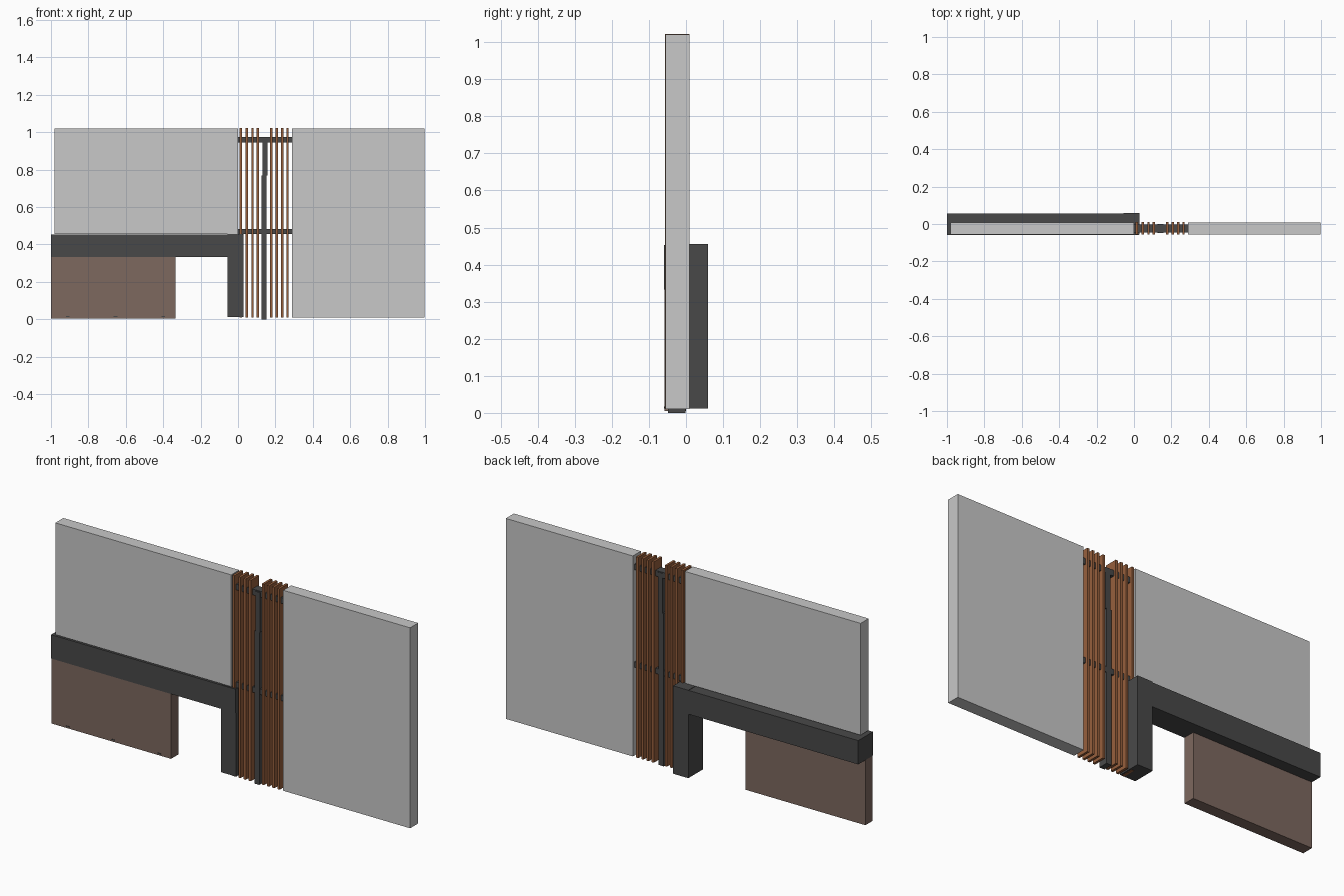
import bpy
import bmesh

if "Cube" in bpy.data.objects:
    bpy.data.objects.remove(bpy.data.objects["Cube"])


def material(name, rgb):
    m = bpy.data.materials.new(name)
    m.diffuse_color = (*rgb, 1)
    m.use_nodes = True
    m.node_tree.nodes["Principled BSDF"].inputs["Base Color"].default_value = m.diffuse_color
    return m


GREY = material("light_grey_panel", (0.58, 0.58, 0.58))
DARK = material("charcoal_metal", (0.066, 0.066, 0.066))
BROWN = material("dull_brown", (0.205, 0.138, 0.114))
COPPER = material("copper_wood", (0.31, 0.115, 0.046))


def box(name, x, y, z, mat):
    """Axis-aligned box from (min, max) ranges."""
    bm = bmesh.new()
    bmesh.ops.create_cube(bm, size=1)
    for v in bm.verts:
        for i, (lo, hi) in enumerate((x, y, z)):
            v.co[i] = hi if v.co[i] > 0 else lo
    mesh = bpy.data.meshes.new(name)
    bm.to_mesh(mesh)
    bm.free()
    mesh.materials.append(mat)
    ob = bpy.data.objects.new(name, mesh)
    bpy.context.collection.objects.link(ob)
    return ob


# Wall panels
PANEL_Y = (-0.055, 0.009)
box("upper_left_panel", (-0.98, 0.0), PANEL_Y, (0.457, 1.02), GREY)
box("right_panel", (0.29, 0.998), PANEL_Y, (0.01, 1.02), GREY)

# Dark beam and the post carrying it
box("beam", (-1.0, 0.028), (-0.06, 0.057), (0.333, 0.453), DARK)
box("beam_post", (-0.055, 0.03), (-0.057, 0.06), (0.012, 0.455), DARK)

# Brown lower panel with small fixings near its bottom edge
box("lower_panel", (-1.0, -0.333), (-0.058, 0.0), (0.005, 0.333), BROWN)
for i, x in enumerate((-0.91, -0.655, -0.40)):
    box(f"panel_fixing_{i + 1}", (x - 0.01, x + 0.01), (-0.0595, -0.057),
        (0.012, 0.017), DARK)

# Slat screen: two groups of four upright slats
for i, x in enumerate((0.015, 0.047, 0.077, 0.105, 0.178, 0.207, 0.236, 0.265)):
    box(f"slat_{i + 1}", (x - 0.006, x + 0.006), (-0.056, 0.010),
        (0.01, 1.022), COPPER)

# Screen frame: central upright and two rails
box("screen_upright_lower", (0.125, 0.153), (-0.049, -0.001), (0.0, 0.77), DARK)
box("screen_upright_upper", (0.132, 0.158), (-0.049, -0.001), (0.77, 0.97), DARK)
for name, z in (("lower_rail", (0.455, 0.482)), ("upper_rail", (0.946, 0.975))):
    box(name, (0.0, 0.29), (-0.045, -0.003), z, DARK)
